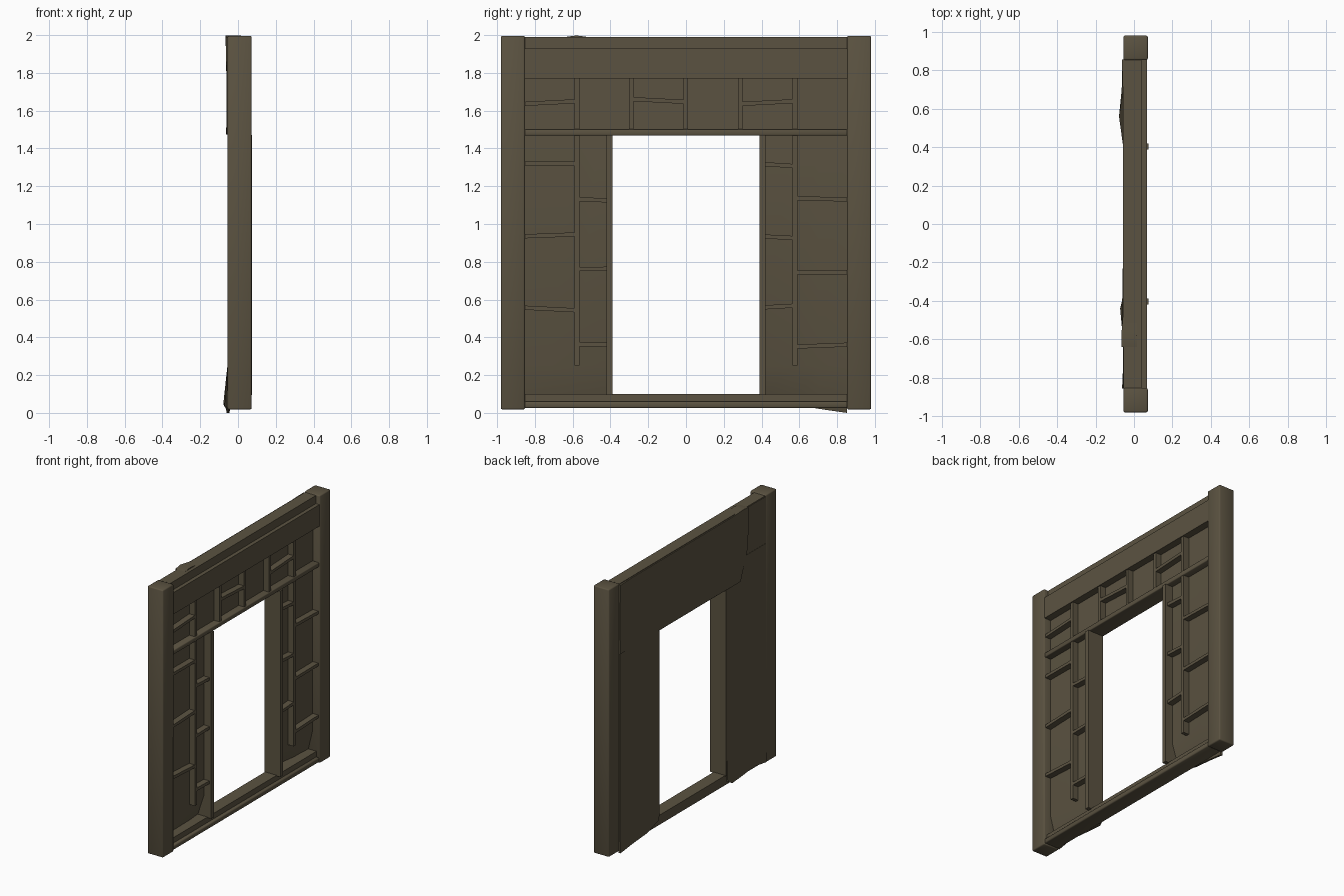
import bpy, bmesh, math
from mathutils import Vector

if "Cube" in bpy.data.objects:
    bpy.data.objects.remove(bpy.data.objects["Cube"])

mat = bpy.data.materials.new("weathered brown metal")
mat.diffuse_color = (0.105, 0.086, 0.053, 1)
mat.use_nodes = True
mat.node_tree.nodes["Principled BSDF"].inputs["Base Color"].default_value = mat.diffuse_color

PANEL = 0.015   # front surface of the recessed panels
RIB = 0.060     # front surface of the ribs


def finish(bm, name, smooth=False):
    bmesh.ops.recalc_face_normals(bm, faces=bm.faces)
    me = bpy.data.meshes.new(name)
    bm.to_mesh(me)
    bm.free()
    me.materials.append(mat)
    if smooth:
        me.shade_smooth()
        me.set_sharp_from_angle(angle=math.radians(50))
    ob = bpy.data.objects.new(name, me)
    bpy.context.collection.objects.link(ob)


def box(name, x, y, z, bevel=0.0, tilt=0.0):
    """Box from (min, max) ranges; tilt raises the +y end by that height."""
    bm = bmesh.new()
    bmesh.ops.create_cube(bm, size=1)
    mid = Vector([(r[0] + r[1]) / 2 for r in (x, y, z)])
    for v in bm.verts:
        rise = v.co.y * tilt
        v.co = Vector((v.co.x * (x[1] - x[0]), v.co.y * (y[1] - y[0]),
                       v.co.z * (z[1] - z[0]) + rise)) + mid
    if bevel:
        bmesh.ops.bevel(bm, geom=bm.edges[:], offset=bevel, segments=2,
                        profile=0.5, affect='EDGES')
    finish(bm, name, bevel > 0)


def cladding(name, ys, zs, warp, x=-0.056, tapered=False):
    """Slab from the back skin to PANEL; warp maps (row, column) to a back shift.
    Tapered slabs thin out in the bottom row, so the panel curls back."""
    bm = bmesh.new()
    back, front = [], []
    for r, z in enumerate(zs):
        brow, frow = [], []
        for c, y in enumerate(ys):
            p = Vector((x, y, z)) + Vector(warp.get((r, c), (0, 0, 0)))
            brow.append(bm.verts.new(p))
            fx = p.x + 0.014 if tapered and r == 0 else PANEL
            frow.append(bm.verts.new((fx, p.y, p.z)))
        back.append(brow)
        front.append(frow)
    nr, nc = len(zs), len(ys)
    for g in (back, front):
        for r in range(nr - 1):
            for c in range(nc - 1):
                bm.faces.new((g[r][c], g[r][c + 1], g[r + 1][c + 1], g[r + 1][c]))
    # Close the rim
    rim = ([(0, c) for c in range(nc)] + [(r, nc - 1) for r in range(1, nr)]
           + [(nr - 1, c) for c in range(nc - 2, -1, -1)] + [(r, 0) for r in range(nr - 2, 0, -1)])
    for (a, b), (c, d) in zip(rim, rim[1:] + rim[:1]):
        bm.faces.new((back[a][b], back[c][d], front[c][d], front[a][b]))
    finish(bm, name, True)


# Corner posts, door jambs and long vertical ribs
for side, s in (("left", -1), ("right", 1)):
    a, b = sorted((s * 0.853, s * 0.98))
    box(f"{side}_post", (-0.055, 0.072), (a, b), (0.018, 1.996), 0.008)
    a, b = sorted((s * 0.388, s * 0.42))
    box(f"{side}_door_jamb", (-0.056, 0.075), (a, b), (0.095, 1.47))
    a, b = sorted((s * 0.565, s * 0.59))
    box(f"{side}_long_rib", (0.0, RIB), (a, b), (0.25, 1.78))

# Header: set-back top beam and deeper band below
box("top_beam", (-0.05, 0.04), (-0.855, 0.855), (1.90, 1.99))
box("header_band", (-0.05, 0.068), (-0.855, 0.855), (1.77, 1.93))

# Lintel over the doorway and stepped sill
box("lintel", (-0.055, 0.066), (-0.855, 0.855), (1.468, 1.502), 0.006)
box("sill_upper", (-0.05, 0.045), (-0.855, 0.855), (0.05, 0.10))
box("sill_lower", (-0.05, 0.068), (-0.855, 0.855), (0.025, 0.06), 0.008)

# Short vertical ribs above the doorway
for i, y in enumerate((-0.29, -0.002, 0.287)):
    box(f"header_rib_{i}", (0.0, RIB), (y - 0.012, y + 0.012), (1.50, 1.78))

# Cross ribs: bay range, then (height, tilt) pairs
bays = [
    ((-0.855, -0.58), ((1.643, 0.014), (1.320, -0.002), (0.940, 0.010), (0.550, -0.014))),
    ((-0.57, -0.41), ((1.128, -0.007), (0.762, 0.002), (0.362, -0.003))),
    ((-0.285, -0.01), ((1.654, -0.014),)),
    ((0.295, 0.57), ((1.643, 0.014),)),
    ((0.41, 0.57), ((1.312, -0.010), (0.930, -0.008), (0.563, 0.009))),
    ((0.585, 0.855), ((1.133, -0.007), (0.744, 0.002), (0.356, 0.010))),
]
for b, (ys, ribs) in enumerate(bays):
    for i, (z, tilt) in enumerate(ribs):
        box(f"cross_rib_{b}_{i}", (0.0, RIB), ys, (z - 0.011, z + 0.011), tilt=tilt)

# Battered cladding slabs, bottoms bent out behind the sill
cladding("right_cladding", (0.40, 0.56, 0.70, 0.852), (0.03, 0.25, 1.48),
         {(0, 0): (0, 0, 0.04), (0, 1): (-0.022, 0, 0.015),
          (0, 2): (-0.008, 0, -0.008), (0, 3): (-0.004, 0, -0.03)}, tapered=True)
cladding("left_cladding", (-0.855, -0.72, -0.57, -0.44, -0.40), (0.03, 0.25, 1.64),
         {(0, 0): (-0.006, 0, -0.005), (0, 1): (0.002, 0, 0.01), (0, 2): (-0.004, 0, 0),
          (0, 3): (-0.016, 0, 0), (0, 4): (-0.006, 0, 0.02),
          (2, 3): (0, -0.03, -0.17), (2, 4): (0, 0, -0.17)}, tapered=True)
cladding("header_cladding", (-0.64, -0.58, -0.2, 0.3, 0.7, 0.855), (1.475, 1.70, 1.985),
         {(0, 0): (-0.004, 0.09, 0), (0, 1): (-0.005, 0.08, 0), (1, 0): (-0.002, 0, 0),
          (2, 0): (-0.006, 0, 0.005), (2, 1): (-0.008, 0, 0.013), (2, 2): (0, -0.28, 0),
          (0, 5): (-0.005, 0, 0), (2, 5): (-0.005, 0, 0)}, x=-0.058)
cladding("corner_cladding", (-0.855, -0.72, -0.56), (1.60, 1.985),
         {(1, 1): (0, 0, 0.002)}, x=-0.054)
